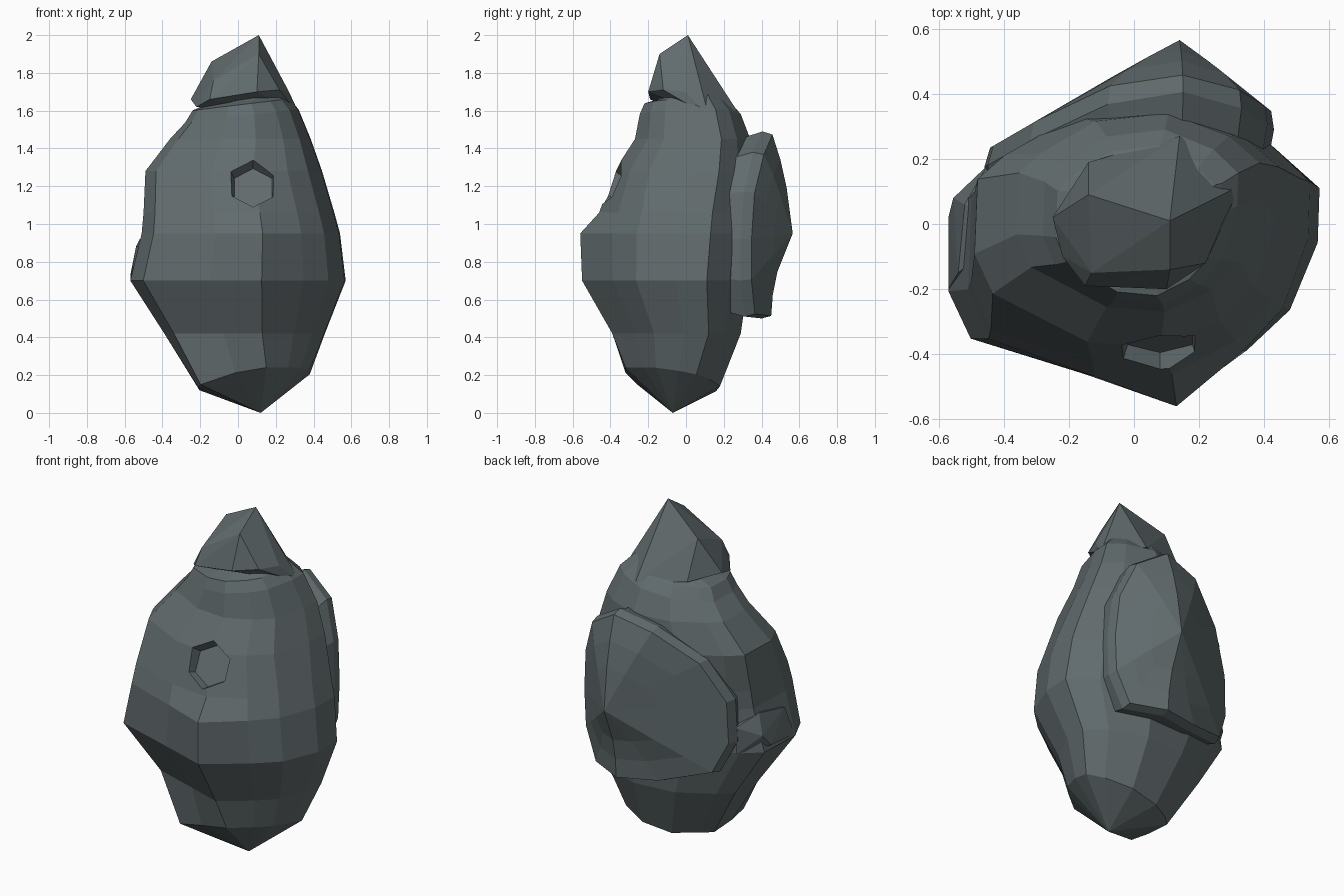
import bpy, bmesh, math
from mathutils import Matrix

if "Cube" in bpy.data.objects:
    bpy.data.objects.remove(bpy.data.objects["Cube"])

stone = bpy.data.materials.new("slate_grey")
stone.diffuse_color = (0.12, 0.147, 0.153, 1)
stone.use_nodes = True
stone.node_tree.nodes["Principled BSDF"].inputs["Base Color"].default_value = stone.diffuse_color


def finish(name, bm):
    bmesh.ops.recalc_face_normals(bm, faces=bm.faces)
    me = bpy.data.meshes.new(name)
    bm.to_mesh(me)
    bm.free()
    me.materials.append(stone)
    ob = bpy.data.objects.new(name, me)
    bpy.context.collection.objects.link(ob)
    return ob


def loft(name, rings, start, end):
    """Skin rings of points; each end is a tip point, or None for a flat face."""
    bm = bmesh.new()
    vr = [[bm.verts.new(p) for p in r] for r in rings]
    n = len(vr[0])
    for a, b in zip(vr, vr[1:]):
        for i in range(n):
            j = (i + 1) % n
            bm.faces.new((a[i], a[j], b[j], b[i]))
    for ring, tip in ((vr[0], start), (vr[-1], end)):
        if tip is None:
            bm.faces.new(ring)
        else:
            t = bm.verts.new(tip)
            for i in range(n):
                bm.faces.new((ring[i], ring[(i + 1) % n], t))
    return finish(name, bm)


def hull(name, points):
    bm = bmesh.new()
    for p in points:
        bm.verts.new(p)
    bmesh.ops.convex_hull(bm, input=bm.verts)
    bmesh.ops.delete(bm, geom=[v for v in bm.verts if not v.link_faces], context='VERTS')
    return finish(name, bm)


def lerp_table(table, z):
    for (z0, a), (z1, b) in zip(table, table[1:]):
        if z <= z1:
            return a + (b - a) * max(0, (z - z0) / (z1 - z0))
    return table[-1][1]


# Main boulder: irregular thirteen-sided section, scaled ring by ring
section = [(.22, -1), (.61, -.63), (.84, -.35), (.99, .12), (1, .5), (.75, .77), (.25, 1),
           (-.35, .92), (-.8, .6), (-.98, .4), (-1, -.22), (-.88, -.55), (-.26, -.8)]
# height, left, right, front, back
levels = [(.18, -.21, .38, -.32, .18),
          (.42, -.39, .46, -.39, .29),
          (.70, -.57, .57, -.55, .33), (.95, -.51, .54, -.56, .36),
          (1.06, -.50, .51, -.52, .36), (1.28, -.49, .445, -.38, .36),
          (1.45, -.36, .385, -.27, .34), (1.57, -.28, .32, -.245, .29),
          (1.63, -.24, .27, -.22, .24), (1.65, -.18, .25, -.15, .21),
          (1.70, -.10, .20, -.08, .14)]
rings = []
for z, l, r, f, b in levels:
    ring = []
    for i, (u, v) in enumerate(section):
        if z > 1.2 and i in (1, 2, 12):     # upper front is flatter
            v -= .15
        if z < .2 and i in (11, 12):        # lower front left is fuller
            u, v = u - .08, v - .2
        x = (l + r) / 2 + u * (r - l) / 2
        y = (f + b) / 2 + v * (b - f) / 2
        h = z
        if z < .2:                          # slanted underside
            h += .17 * (x - .09) - (.2 if x > -.05 else .1) * (y + .07)
        elif z > 1.5:                       # slanted shoulder
            h += .12 * x
        if z == 1.06 and i == 0:            # step back above the front brow
            y += .06
        ring.append((x, y, h))
    rings.append(ring)
body = loft("boulder_body", rings, (.12, -.07, 0), None)

# Shallow pocket chipped into the front
bm = bmesh.new()
bmesh.ops.create_cone(bm, cap_ends=True, segments=6, radius1=.115, radius2=.2, depth=.24,
                      matrix=Matrix.Translation((.08, -.455, 1.24)) @ Matrix.Rotation(math.radians(65), 4, 'X'))
cutter = finish("pocket_cutter", bm)
cutter.hide_render = True
mod = body.modifiers.new("pocket", 'BOOLEAN')
mod.object = cutter
mod.operation = 'DIFFERENCE'
mod.solver = 'EXACT'
bpy.context.view_layer.objects.active = body
bpy.ops.object.modifier_apply(modifier=mod.name)
bpy.data.objects.remove(cutter)

# Peak: faceted cap overhanging at the front, running into the body behind
hull("peak_cap", [(.11, .01, 2), (-.14, .09, 1.86), (.11, -.14, 1.9), (-.13, -.15, 1.76),
                  (-.25, .02, 1.66), (-.22, -.1, 1.62), (-.15, -.19, 1.66), (.1, -.2, 1.7),
                  (.22, -.12, 1.71), (.27, .0, 1.7), (.33, .12, 1.57), (.14, .2, 1.69),
                  (.14, .27, 1.6), (-.14, .19, 1.64)])

# Thick slab on the back, ridged along x = 0.14
outline = [(.15, 1.49), (.33, 1.38), (.41, 1.17), (.43, .92), (.42, .7), (.34, .51), (.14, .5),
           (-.1, .52), (-.38, .6), (-.46, .78), (-.45, 1.03), (-.32, 1.26), (-.08, 1.43)]
ridge = [(.5, .45), (.7, .465), (.95, .565), (1.27, .525), (1.48, .46)]


def slab_y(x, z):
    d = abs(x - .14)
    shallow, steep = (.45, .8) if x > .14 else (.26, .58)
    return min(lerp_table(ridge, z) - shallow * d, .572 - steep * d)


def slab_ring(s, drop):
    pts = []
    for x, z in outline:
        x, z = .14 + (x - .14) * s, .95 + (z - .95) * s
        pts.append((x, slab_y(x, z) - drop, z))
    return pts


loft("back_slab", [slab_ring(.88, .28), slab_ring(.95, .14), slab_ring(1, .05),
                   slab_ring(.97, 0), slab_ring(.72, 0), slab_ring(.45, 0)],
     (.1, .1, .95), (.14, .565, .95))

# Small ledge block on the left flank beside the slab
hull("side_ledge", [(-.57, -.2, .71), (-.57, .02, .73), (-.555, .08, .8), (-.45, .17, .7),
                    (-.45, .18, .86), (-.54, -.15, .88), (-.52, .06, .92), (-.4, .0, .64),
                    (-.35, .0, .9)])
